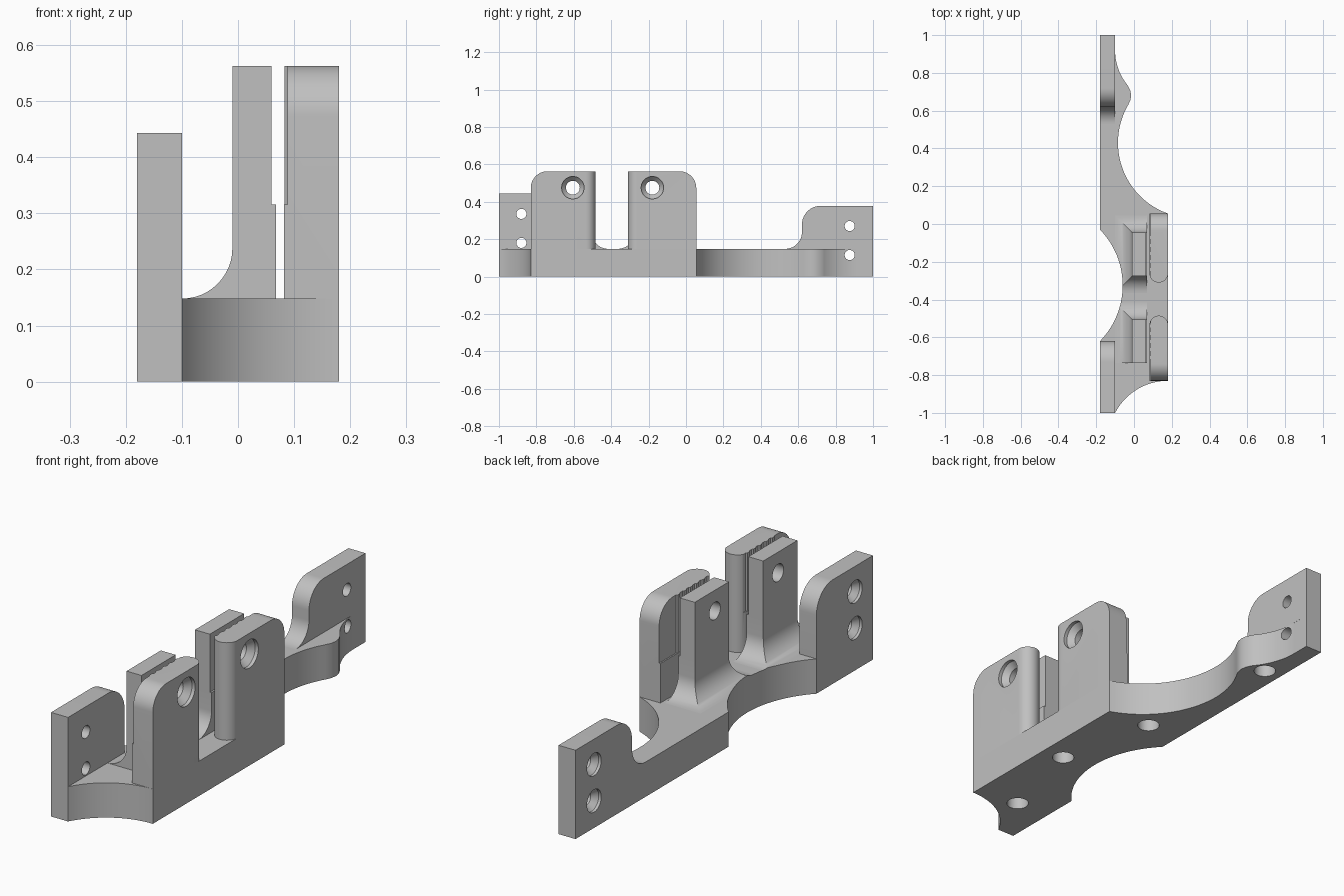
import bpy, bmesh
from math import sin, cos, pi, radians, atan2, hypot

cube = bpy.data.objects.get("Cube")
if cube:
    bpy.data.objects.remove(cube, do_unlink=True)

grey = bpy.data.materials.new("plain grey")
grey.use_nodes = True
grey.diffuse_color = (0.53, 0.53, 0.53, 1)
grey.node_tree.nodes["Principled BSDF"].inputs["Base Color"].default_value = grey.diffuse_color

FLOOR, TOP, STEP = 0.148, 0.563, 0.316


def loft(name, rings):
    """Closed solid through rings of equal point count."""
    bm = bmesh.new()
    loops = [[bm.verts.new(p) for p in ring] for ring in rings]
    n = len(loops[0])
    for a, b in zip(loops, loops[1:]):
        for i in range(n):
            j = (i + 1) % n
            bm.faces.new((a[i], a[j], b[j], b[i]))
    bm.faces.new(loops[0])
    bm.faces.new(loops[-1])
    bmesh.ops.recalc_face_normals(bm, faces=bm.faces)
    mesh = bpy.data.meshes.new(name)
    bm.to_mesh(mesh)
    bm.free()
    obj = bpy.data.objects.new(name, mesh)
    bpy.context.collection.objects.link(obj)
    mesh.materials.append(grey)
    return obj


def plan_prism(name, pts, lo, hi):
    return loft(name, [[(x, y, z) for x, y in pts] for z in (lo, hi)])


def side_prism(name, pts, lo, hi):
    return loft(name, [[(x, y, z) for y, z in pts] for x in (lo, hi)])


def arc(cx, cy, r, a0, a1, n=16):
    return [(cx + r * cos(a0 + (a1 - a0) * i / n), cy + r * sin(a0 + (a1 - a0) * i / n))
            for i in range(n + 1)]


def arc_between(c, p, q, n=28):
    """Shorter arc about c from p to q."""
    a0, a1 = (atan2(v[1] - c[1], v[0] - c[0]) for v in (p, q))
    if a1 - a0 > pi:
        a1 -= 2 * pi
    if a0 - a1 > pi:
        a1 += 2 * pi
    return arc(*c, hypot(p[0] - c[0], p[1] - c[1]), a0, a1, n)


def drill_x(y, z, steps):
    """Stepped round cutter along x, from (x, radius) pairs."""
    return loft("drill", [[(x, u, v) for u, v in arc(y, z, r, 0, 2 * pi, 32)[:-1]]
                          for x, r in steps])


def boolean(obj, cutter, operation="DIFFERENCE"):
    mod = obj.modifiers.new("cut", "BOOLEAN")
    mod.operation, mod.solver, mod.object = operation, "EXACT", cutter
    bpy.context.view_layer.objects.active = obj
    bpy.ops.object.modifier_apply(modifier=mod.name)


# Base plate with scalloped outline
outline = (arc_between((0.18, -1.1456), (-0.1, -1), (0.18, -0.83))
           + arc_between((0.313, 0.43), (0.18, 0.055), (-0.031, 0.63))
           + [(-0.019, 0.655), (-0.015, 0.68), (-0.019, 0.705)]
           + arc_between((0.193, 0.92), (-0.032, 0.732), (-0.1, 0.92))
           + [(-0.1, 1), (-0.18, 1)]
           + arc_between((-0.4826, -0.325), (-0.18, -0.03), (-0.18, -0.62))
           + [(-0.18, -1)])
base = plan_prism("base_plate", outline, 0, FLOOR)
trim = plan_prism("outline_trim", outline, -0.1, 1)
helpers = [trim]

# Blind holes in the underside
for x, y in ((-0.02, -0.78), (0.08, -0.365), (-0.02, 0.07), (-0.1, 0.73)):
    hole = plan_prism("blind_hole", arc(x, y, 0.045, 0, 2 * pi, 32)[:-1], -0.05, 0.1)
    boolean(base, hole)
    helpers.append(hole)

# End plates
front_plate = side_prism(
    "front_end_plate",
    [(-1, FLOOR), (-0.62, FLOOR)] + arc(-0.73, 0.333, 0.11, 0, pi / 2) + [(-1, 0.443)],
    -0.18, -0.1)
back_plate = side_prism(
    "back_end_plate",
    [(1, FLOOR), (1, 0.378)] + arc(0.72, 0.278, 0.1, pi / 2, pi)
    + arc(0.53, 0.238, 0.09, 0, -pi / 2),
    -0.18, -0.1)

# Countersunk screw holes in the end plates
for plate, y, heights in ((front_plate, -0.88, (0.335, 0.18)), (back_plate, 0.875, (0.27, 0.115))):
    for z in heights:
        drill = drill_x(y, z, [(-0.2, 0.048), (-0.168, 0.048), (-0.145, 0.027), (-0.05, 0.027)])
        boolean(plate, drill)
        boolean(base, drill)
        helpers.append(drill)

# Outer wall posts: rounded at the slot, rounded top outer corner
R = 0.09
wall_shape = side_prism(
    "wall_trim",
    [(-0.83, 0), (0.055, 0)] + arc(0.055 - R, TOP - R, R, 0, pi / 2)
    + arc(-0.83 + R, TOP - R, R, pi / 2, pi),
    0, 0.3)
helpers.append(wall_shape)
mid, half = 0.131, 0.049
back_wall = plan_prism(
    "back_wall_post",
    [(0.18, 0.055), (0.082, 0.055)] + arc(mid, -0.31 + half, half, pi, 2 * pi),
    FLOOR, TOP)
front_wall = plan_prism(
    "front_wall_post",
    [(0.082, -0.83), (0.18, -0.83)] + arc(mid, -0.485 - half, half, 0, pi),
    FLOOR, TOP)


# Inner jaw posts with flared feet
def jaw(name, y0, y1, flare0, flare1):
    rings = []

    def ring(z, o, x1):
        a, b = y0 - o * flare0, y1 + o * flare1
        rings.append([(-0.01 - o, a, z), (x1, a, z), (x1, b, z), (-0.01 - o, b, z)])

    for i in range(13):
        t = pi / 2 * i / 12
        ring(FLOOR + R * (1 - cos(t)), R * (1 - sin(t)), 0.068)
    ring(STEP, 0, 0.068)
    ring(STEP, 0, 0.06)
    ring(TOP, 0, 0.06)
    obj = loft(name, rings)
    boolean(obj, trim, "INTERSECT")
    return obj


back_jaw = jaw("back_jaw_post", -0.275, -0.045, 1, 1)
front_jaw = jaw("front_jaw_post", -0.735, -0.505, 0, 1)

# Gripping teeth and clamp bolt holes
pitch = 0.042
for wall, jaw_post, y, lo, hi in ((back_wall, back_jaw, -0.18, -0.32, 0.08),
                                  (front_wall, front_jaw, -0.605, -0.86, -0.47)):
    boolean(wall, wall_shape, "INTERSECT")
    comb = [(0.05, lo), (0.088, lo)]
    for i in range(6):
        start = y - 2.75 * pitch + i * pitch
        comb += [(0.088, start), (0.083, start + 0.006),
                 (0.083, start + pitch / 2), (0.088, start + pitch / 2 + 0.006)]
    comb += [(0.088, hi), (0.05, hi)]
    recess = plan_prism("tooth_cutter", comb, STEP, 0.7)
    boolean(wall, recess)
    bolt = drill_x(y, 0.475, [(0.25, 0.06), (0.165, 0.06), (0.14, 0.037), (-0.1, 0.037)])
    boolean(wall, bolt)
    boolean(jaw_post, bolt)
    helpers += [recess, bolt]

for obj in helpers:
    bpy.data.objects.remove(obj, do_unlink=True)

# Smooth the curved surfaces, keep edges sharp
parts = [base, front_plate, back_plate, front_wall, back_wall, front_jaw, back_jaw]
bpy.ops.object.select_all(action="DESELECT")
for obj in parts:
    obj.select_set(True)
bpy.context.view_layer.objects.active = base
bpy.ops.object.shade_smooth_by_angle(angle=radians(30))
